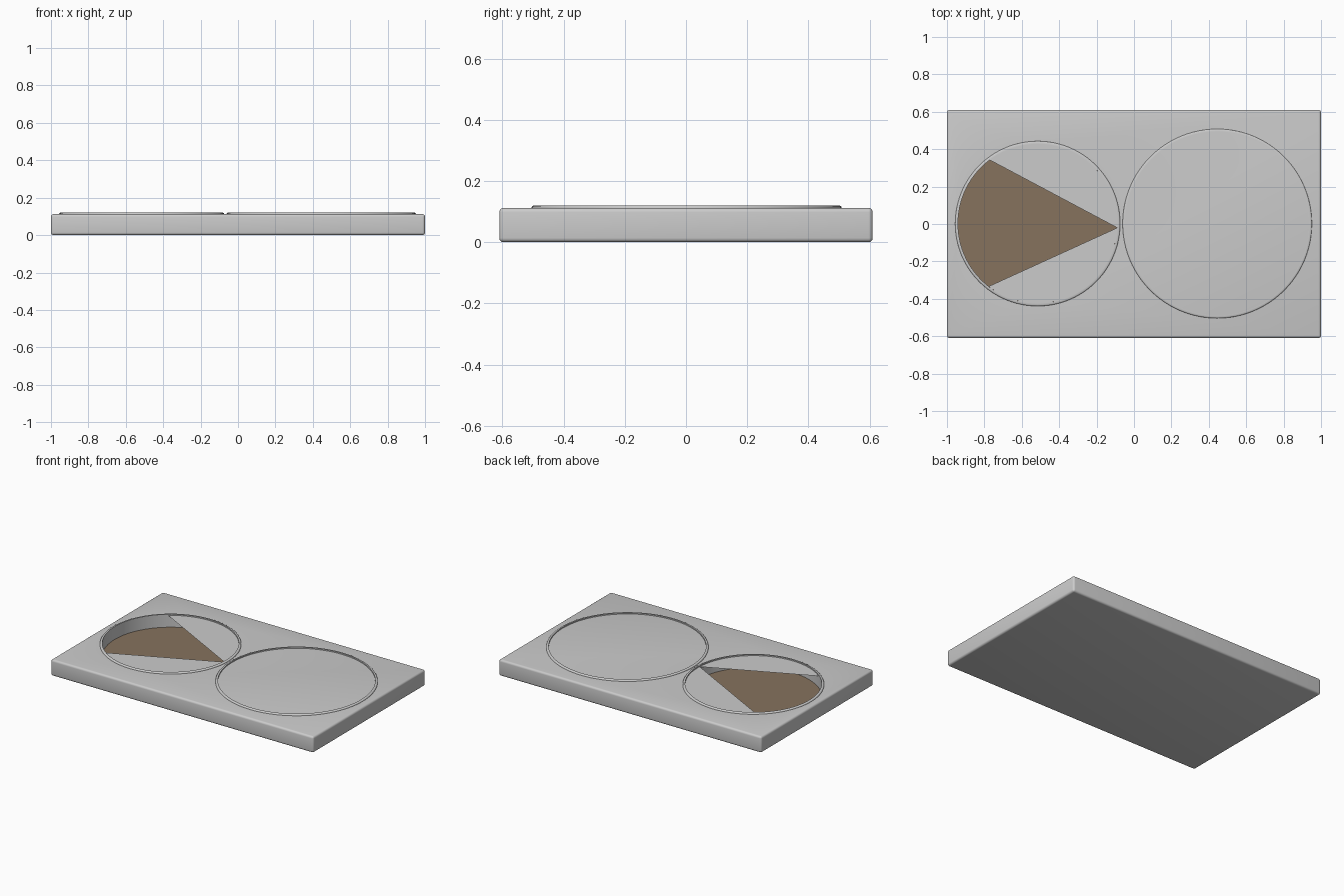
import bpy, bmesh
from math import cos, sin, radians, pi

if "Cube" in bpy.data.objects:
    bpy.data.objects.remove(bpy.data.objects["Cube"])

TOP = 0.112          # top face of the tray
LIP = 0.12           # top of the raised rims
FLOOR = 0.03         # bottom of the open pocket
SEG = 96
SMALL = (-0.515, 0.002, 0.426)   # x, y, inner radius
LARGE = (0.445, 0.002, 0.491)


def make_object(name, bm):
    bmesh.ops.recalc_face_normals(bm, faces=bm.faces[:])
    mesh = bpy.data.meshes.new(name)
    bm.to_mesh(mesh)
    bm.free()
    obj = bpy.data.objects.new(name, mesh)
    bpy.context.collection.objects.link(obj)
    return obj


def smooth(obj):
    bpy.ops.object.select_all(action='DESELECT')
    obj.select_set(True)
    bpy.context.view_layer.objects.active = obj
    bpy.ops.object.shade_smooth_by_angle(angle=radians(35))


def flat_shape(name, points, z):
    bm = bmesh.new()
    bm.faces.new([bm.verts.new((x, y, z)) for x, y in points])
    obj = make_object(name, bm)
    if obj.data.polygons[0].normal.z < 0:
        obj.data.flip_normals()
    return obj


def arc(circle, a0, a1, n):
    cx, cy, r = circle
    return [(cx + r * cos(radians(a0 + (a1 - a0) * i / n)),
             cy + r * sin(radians(a0 + (a1 - a0) * i / n))) for i in range(n + 1)]


def rim(name, circle):
    # Thin raised ring with a softened outer edge
    cx, cy, r = circle
    profile = [(r, TOP - 0.004), (r, LIP), (r + 0.009, LIP),
               (r + 0.013, LIP - 0.002), (r + 0.015, LIP - 0.005), (r + 0.015, TOP - 0.004)]
    bm = bmesh.new()
    rings = [[bm.verts.new((cx + p * cos(2 * pi * i / SEG), cy + p * sin(2 * pi * i / SEG), z))
              for p, z in profile] for i in range(SEG)]
    for i in range(SEG):
        a, b = rings[i], rings[(i + 1) % SEG]
        for j in range(len(profile)):
            k = (j + 1) % len(profile)
            bm.faces.new((a[j], b[j], b[k], a[k]))
    smooth(make_object(name, bm))


# Tray body with rounded edges
bm = bmesh.new()
bmesh.ops.create_cube(bm, size=1)
for v in bm.verts:
    v.co = (v.co.x * 2, v.co.y * 1.22, (v.co.z + 0.5) * TOP)
bmesh.ops.bevel(bm, geom=bm.edges[:], offset=0.014, segments=4, profile=0.5, affect='EDGES')
tray = make_object("tray_body", bm)

# Pocket cutter
bm = bmesh.new()
bmesh.ops.create_cone(bm, cap_ends=True, segments=SEG, radius1=SMALL[2], radius2=SMALL[2], depth=0.2)
bmesh.ops.translate(bm, verts=bm.verts[:], vec=(SMALL[0], SMALL[1], FLOOR + 0.1))
cutter = make_object("pocket_cutter", bm)
cutter.hide_render = True
cutter.hide_set(True)
cut = tray.modifiers.new("pocket", 'BOOLEAN')
cut.operation = 'DIFFERENCE'
cut.solver = 'EXACT'
cut.object = cutter
bpy.context.view_layer.objects.active = tray
bpy.ops.object.modifier_apply(modifier=cut.name)
bpy.data.objects.remove(cutter)
smooth(tray)

# Raised rims
rim("small_rim", SMALL)
rim("large_rim", LARGE)

# Brown pocket floor
brown = bpy.data.materials.new("brown")
brown.diffuse_color = (0.24, 0.17, 0.11, 1)
brown.use_nodes = True
brown.node_tree.nodes["Principled BSDF"].inputs["Base Color"].default_value = brown.diffuse_color
floor = flat_shape("pocket_floor", arc(SMALL, 0, 360, SEG)[:-1], FLOOR + 0.001)
floor.data.materials.append(brown)

# Cover pieces on either side of the wedge opening
flat_shape("cover_back", arc(SMALL, -3, 127, 40), TOP)
flat_shape("cover_front", arc(SMALL, 232, 357, 40), TOP)
